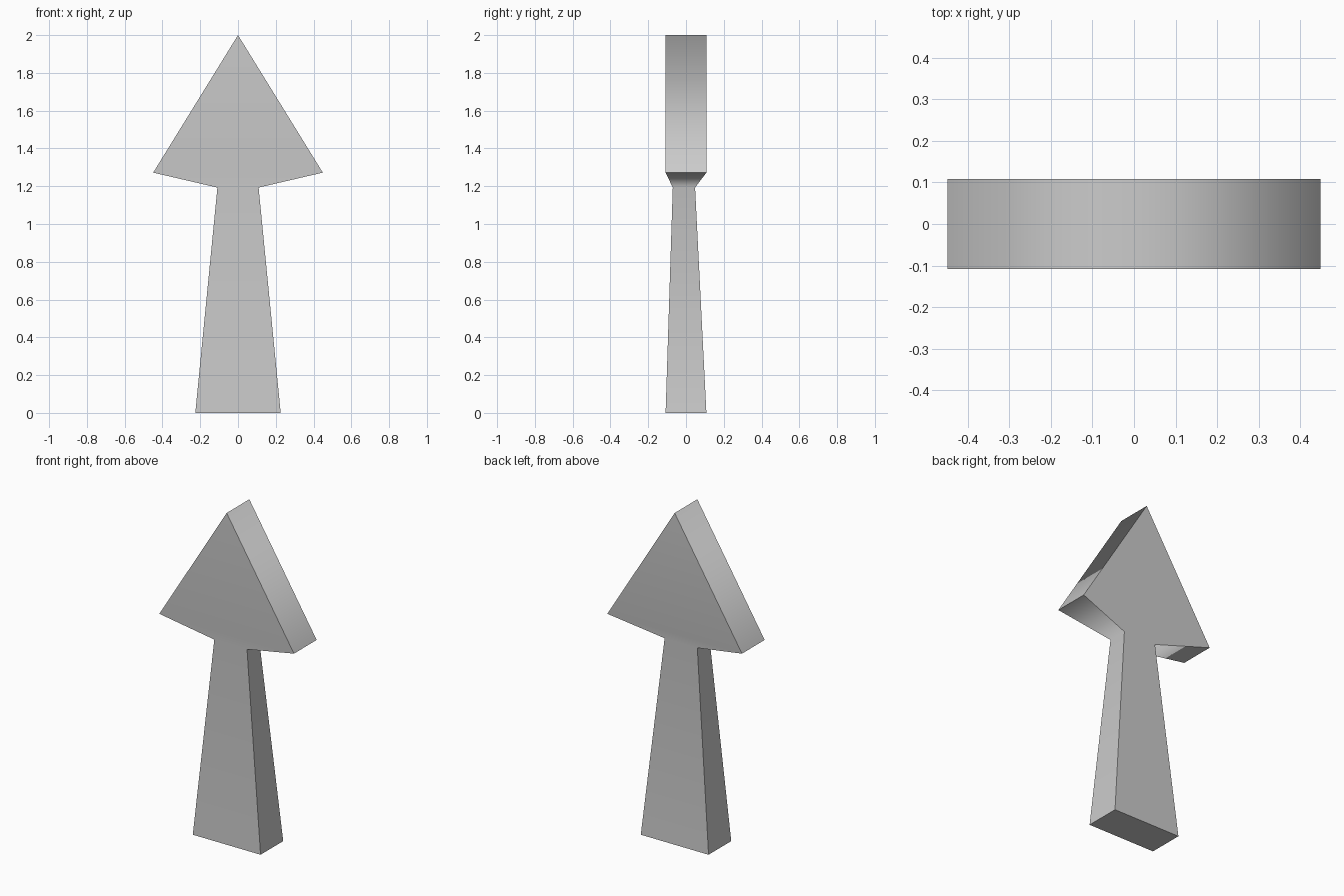
import bpy, bmesh

if "Cube" in bpy.data.objects:
    bpy.data.objects.remove(bpy.data.objects["Cube"])

# Half outline from the base up: x, z, front y, back y
BASE = (0.226, 0.0, -0.108, 0.108)
NECK = (0.109, 1.193, -0.070, 0.048)
BARB = (0.449, 1.272, -0.108, 0.108)
TIP = (0.0, 2.0, -0.108, 0.108)

half = [BASE, NECK, BARB]
outline = half + [TIP] + [(-x, z, f, b) for x, z, f, b in reversed(half)]

bm = bmesh.new()
front = [bm.verts.new((x, f, z)) for x, z, f, b in outline]
back = [bm.verts.new((x, b, z)) for x, z, f, b in outline]

# Front and back: tapered shaft, bevelled strip under the head, flat triangular head
caps = []
for ring in (front, back):
    for ids in ((0, 1, 5, 6), (1, 2, 4, 5), (2, 3, 4)):
        caps.append(bm.faces.new([ring[i] for i in ids]))
cap_edges = {e for f in caps for e in f.edges if all(g in caps for g in e.link_faces)}

# Side walls joining front to back, including the base
n = len(outline)
for i in range(n):
    j = (i + 1) % n
    bm.faces.new((front[i], front[j], back[j], back[i]))

bmesh.ops.recalc_face_normals(bm, faces=bm.faces[:])

# Soft shading across each broad side, the tip and the neck; hard edges elsewhere
soft = [{front[i], back[i]} for i in (1, 3, 5)]
inner = [{r[a], r[b]} for r in (front, back) for a, b in ((1, 5), (2, 4))]
for face in bm.faces:
    face.smooth = True
for edge in bm.edges:
    edge.smooth = set(edge.verts) in soft + inner

mesh = bpy.data.meshes.new("arrow_pointer")
bm.to_mesh(mesh)
bm.free()

# Even out the shading so the large flat faces dominate
arrow = bpy.data.objects.new("arrow_pointer", mesh)
bpy.context.collection.objects.link(arrow)
weighted = arrow.modifiers.new("even_shading", 'WEIGHTED_NORMAL')
weighted.keep_sharp = True
